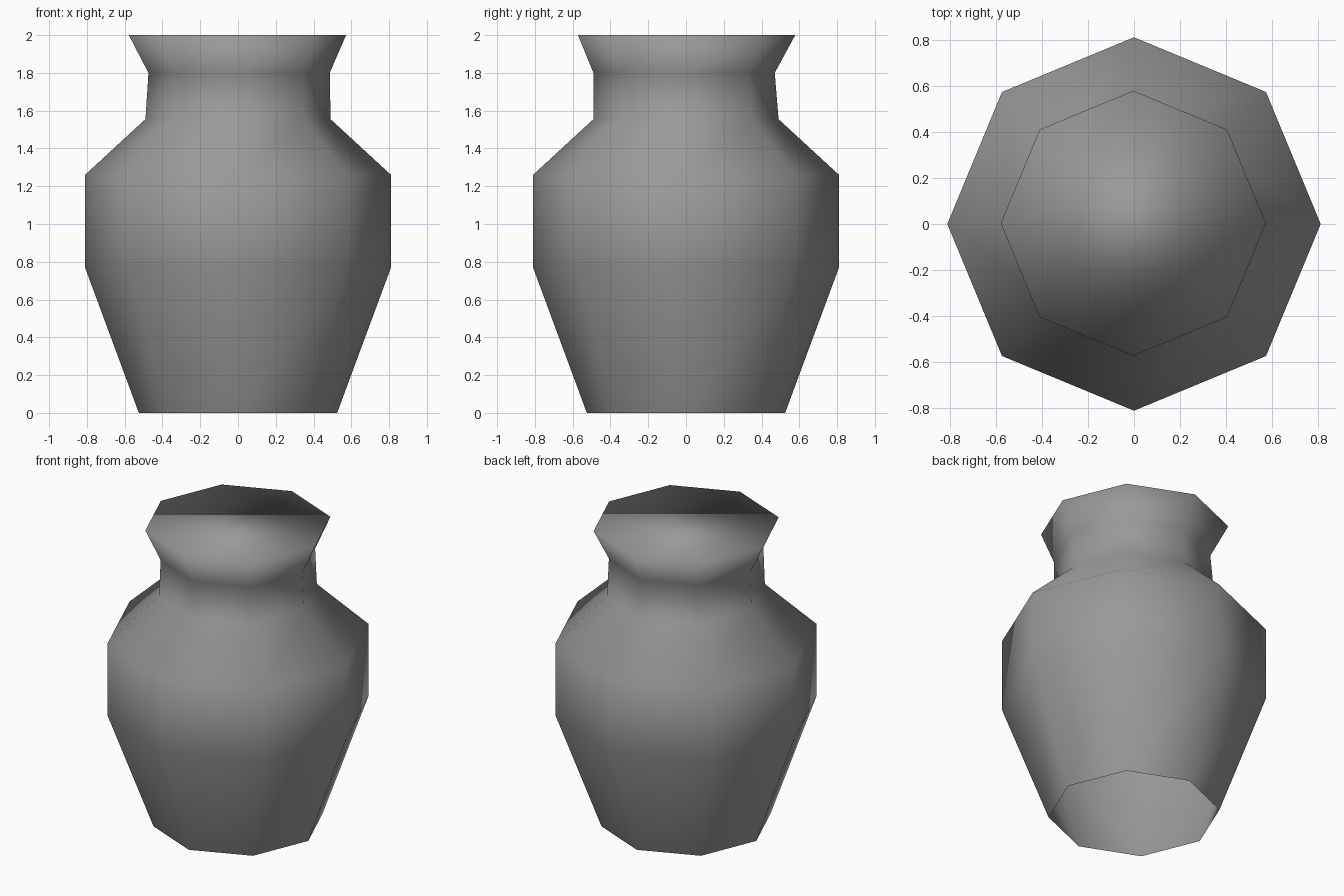
import bpy
import bmesh
from math import cos, sin, tau

SIDES = 8

default_cube = bpy.data.objects.get("Cube")
if default_cube:
    bpy.data.objects.remove(default_cube, do_unlink=True)

# Grey clay material
clay = bpy.data.materials.new("grey_clay")
clay.use_nodes = True
grey = (0.32, 0.32, 0.32, 1.0)
clay.diffuse_color = grey
clay.node_tree.nodes["Principled BSDF"].inputs["Base Color"].default_value = grey

# Rings from foot to rim: radius, height, x offset, y offset
profile = [
    (0.525, 0.00, 0, 0),
    (0.81, 0.77, 0, 0),
    (0.81, 1.26, 0, 0),
    (0.49, 1.555, 0, 0),
    (0.48, 1.80, 0.006, -0.01),
    (0.575, 2.00, -0.003, 0.003),
]

bm = bmesh.new()
rings = []
for radius, z, dx, dy in profile:
    rings.append([
        bm.verts.new((dx + radius * cos(tau * i / SIDES),
                      dy + radius * sin(tau * i / SIDES), z))
        for i in range(SIDES)
    ])

# Vase wall, open at the foot
for lower, upper in zip(rings, rings[1:]):
    for i in range(SIDES):
        j = (i + 1) % SIDES
        bm.faces.new((lower[i], lower[j], upper[j], upper[i]))

# Closed mouth, shaded smoothly into the rim
bm.faces.new(rings[-1])

for face in bm.faces:
    face.smooth = True

mesh = bpy.data.meshes.new("vase")
bm.to_mesh(mesh)
bm.free()
mesh.materials.append(clay)
vase = bpy.data.objects.new("vase", mesh)
bpy.context.collection.objects.link(vase)
